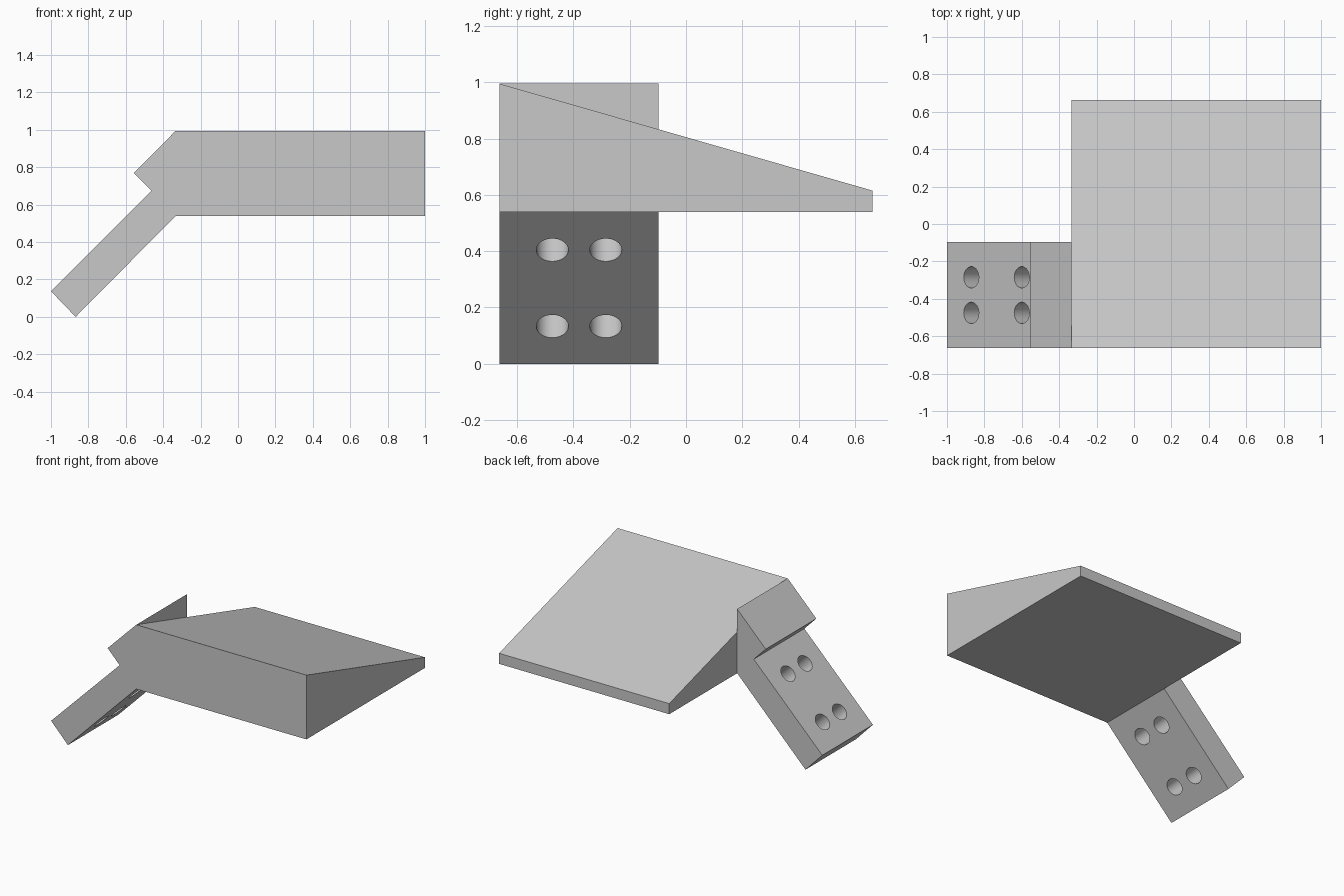
import bpy
import bmesh
import math
from mathutils import Matrix, Vector

default_cube = bpy.data.objects.get("Cube")
if default_cube:
    bpy.data.objects.remove(default_cube, do_unlink=True)

grey = bpy.data.materials.new("light_grey")
grey.use_nodes = True
colour = (0.58, 0.58, 0.58, 1.0)
grey.diffuse_color = colour
grey.node_tree.nodes["Principled BSDF"].inputs["Base Color"].default_value = colour


def add_object(name, bm):
    bmesh.ops.recalc_face_normals(bm, faces=bm.faces)
    mesh = bpy.data.meshes.new(name)
    bm.to_mesh(mesh)
    bm.free()
    obj = bpy.data.objects.new(name, mesh)
    bpy.context.collection.objects.link(obj)
    mesh.materials.append(grey)
    return obj


def extrude_profile(name, points, offset):
    """Extrude a closed planar outline into a solid."""
    bm = bmesh.new()
    face = bm.faces.new([bm.verts.new(p) for p in points])
    result = bmesh.ops.extrude_face_region(bm, geom=[face], use_keep_orig=True)
    verts = [v for v in result["geom"] if isinstance(v, bmesh.types.BMVert)]
    bmesh.ops.translate(bm, verts=verts, vec=offset)
    return add_object(name, bm)


LEFT, JOINT = 1.0, -0.333
FRONT, BACK, BRACKET_BACK = -0.663, 0.663, -0.097
TOP, BASE = 0.995, 0.54

# Sloping wedge block
wedge_outline = [(FRONT, BASE), (BACK, BASE), (BACK, 0.615), (FRONT, TOP)]
extrude_profile("sloped_block", [(JOINT, y, z) for y, z in wedge_outline],
                Vector((LEFT - JOINT, 0, 0)))

# Angled mounting bracket with a stepped upper lip
bracket_outline = [(JOINT, TOP), (-0.557, 0.77), (-0.463, 0.674),
                   (-1.0, 0.137), (-0.868, 0.0), (JOINT, BASE)]
bracket = extrude_profile("mounting_bracket",
                          [(x, FRONT, z) for x, z in bracket_outline],
                          Vector((0, BRACKET_BACK - FRONT, 0)))

# Four screw holes bored square to the arm
bm = bmesh.new()
for x, z in ((-0.803, 0.2), (-0.533, 0.47)):
    for y in (-0.475, -0.285):
        bmesh.ops.create_cone(
            bm, cap_ends=True, segments=48, radius1=0.057, radius2=0.057, depth=0.24,
            matrix=Matrix.Translation((x, y, z)) @ Matrix.Rotation(-math.pi / 4, 4, 'Y'))
drill = add_object("hole_cutter", bm)
drill.hide_render = True

cut = bracket.modifiers.new("screw_holes", 'BOOLEAN')
cut.operation = 'DIFFERENCE'
cut.solver = 'EXACT'
cut.object = drill
bpy.ops.object.select_all(action='DESELECT')
bpy.context.view_layer.objects.active = bracket
bracket.select_set(True)
bpy.ops.object.modifier_apply(modifier=cut.name)
bpy.data.objects.remove(drill, do_unlink=True)
bpy.ops.object.shade_smooth_by_angle(angle=math.radians(30))
